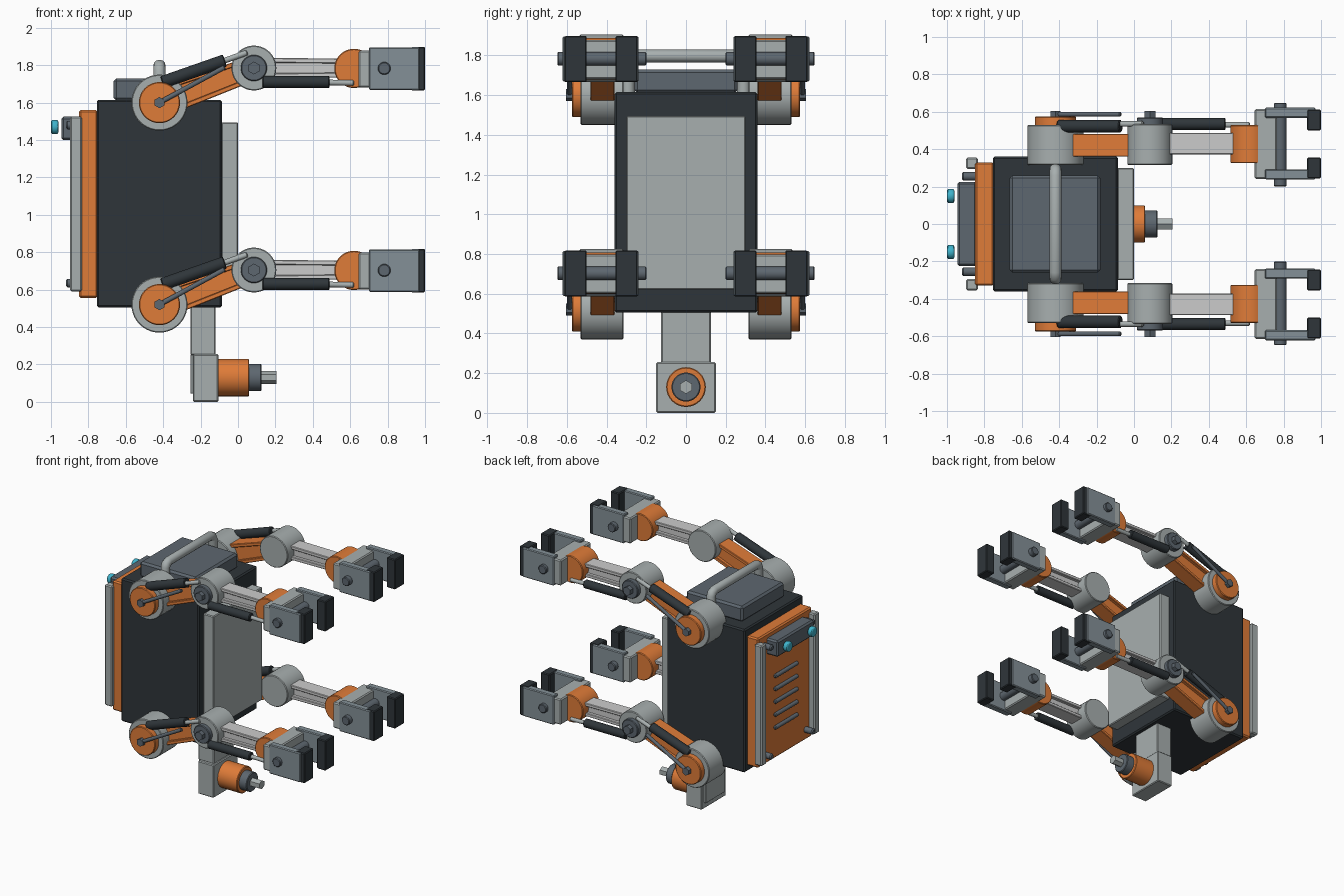
import bpy, bmesh, math
from mathutils import Vector, Matrix

if "Cube" in bpy.data.objects:
    bpy.data.objects.remove(bpy.data.objects["Cube"])


def material(name, rgb):
    m = bpy.data.materials.new(name)
    m.diffuse_color = (*rgb, 1)
    m.use_nodes = True
    m.node_tree.nodes["Principled BSDF"].inputs["Base Color"].default_value = m.diffuse_color
    return m


ORANGE = material("orange", (0.74, 0.20, 0.04))
DARK = material("charcoal", (0.028, 0.036, 0.042))
SLATE = material("slate", (0.11, 0.135, 0.16))
STEEL = material("steel", (0.23, 0.28, 0.31))
GREY = material("grey", (0.39, 0.43, 0.43))
LIGHT = material("light_grey", (0.58, 0.60, 0.59))
CYAN = material("cyan", (0.05, 0.45, 0.60))


def finish(bm, name, mat, bevel=0, mirror=False, segs=1):
    """Bevel sharp edges, smooth by angle, optionally mirror across y."""
    bmesh.ops.recalc_face_normals(bm, faces=bm.faces)
    if bevel:
        sharp = [e for e in bm.edges if e.calc_face_angle(0) > math.radians(40)]
        bmesh.ops.bevel(bm, geom=sharp, offset=bevel, segments=segs,
                        affect='EDGES', profile=0.5)
    for f in bm.faces:
        f.smooth = True
    for e in bm.edges:
        e.smooth = e.calc_face_angle(0) < math.radians(30)
    me = bpy.data.meshes.new(name)
    bm.to_mesh(me)
    bm.free()
    ob = bpy.data.objects.new(name, me)
    bpy.context.collection.objects.link(ob)
    me.materials.append(mat)
    if mirror:
        mod = ob.modifiers.new("mirror", 'MIRROR')
        mod.use_axis = (False, True, False)
    return ob


def box(name, x, y, z, mat, bevel=0.006, mirror=False):
    bm = bmesh.new()
    bmesh.ops.create_cube(bm, size=1)
    for v in bm.verts:
        v.co = [(a + b) / 2 + c * (b - a) for (a, b), c in zip((x, y, z), v.co)]
    return finish(bm, name, mat, bevel, mirror)


def rod(name, p, q, r, mat, bevel=0, mirror=False, sides=32, segs=1):
    p, q = Vector(p), Vector(q)
    d = q - p
    m = Matrix.Translation((p + q) / 2) @ d.to_track_quat('Z', 'Y').to_matrix().to_4x4()
    bm = bmesh.new()
    bmesh.ops.create_cone(bm, cap_ends=True, segments=sides, radius1=r, radius2=r,
                          depth=d.length, matrix=m)
    if sides > 12 and bevel:
        return finish(bm, name, mat, bevel, mirror, segs)
    return finish(bm, name, mat, 0, mirror)


def prism(name, pts, y, mat, mirror=False):
    """Side profile of (x, z) points, extruded from y[0] to y[1]."""
    bm = bmesh.new()
    face = bm.faces.new([bm.verts.new((a, y[0], b)) for a, b in pts])
    ext = bmesh.ops.extrude_face_region(bm, geom=[face])
    for v in ext["geom"]:
        if isinstance(v, bmesh.types.BMVert):
            v.co.y = y[1]
    return finish(bm, name, mat, 0.004, mirror)


def beam(name, p, q, h0, h1, y, mat):
    """Tapered I-beam between two joints: web plus two flanges."""
    p, q = Vector(p), Vector(q)
    d = (q - p).normalized()
    n = Vector((-d.y, d.x))
    t = 0.026
    prism(name + "_web", [p - n * (h0 - t / 2), q - n * (h1 - t / 2),
                          q + n * (h1 - t / 2), p + n * (h0 - t / 2)],
          (y[0] + 0.025, y[1] - 0.025), mat, True)
    for s, tag in ((1, "top"), (-1, "bottom")):
        prism(name + "_flange_" + tag,
              [p + n * s * h0, q + n * s * h1, q + n * s * (h1 - t), p + n * s * (h0 - t)],
              y, mat, True)


# Backpack body
box("body", (-0.755, -0.085), (-0.36, 0.36), (0.505, 1.615), DARK, 0.01)
box("harness_plate", (-0.09, 0), (-0.30, 0.30), (0.62, 1.495), GREY)
box("rear_panel", (-0.85, -0.75), (-0.33, 0.33), (0.555, 1.56), ORANGE, 0.01)
box("rear_rail", (-0.898, -0.835), (0.295, 0.355), (0.59, 1.525), GREY, 0.008, True)
box("top_housing", (-0.665, -0.18), (-0.26, 0.26), (1.61, 1.73), SLATE, 0.015)

# Carry handle as a bent tube
cu = bpy.data.curves.new("handle", 'CURVE')
cu.dimensions = '3D'
cu.bevel_depth = 0.033
cu.bevel_resolution = 4
cu.use_fill_caps = True
sp = cu.splines.new('POLY')
path = [(-0.29, 1.60), (-0.29, 1.765), (-0.28, 1.787), (-0.255, 1.797)]
path += [(-a, b) for a, b in reversed(path)]
sp.points.add(len(path) - 1)
for pt, (a, b) in zip(sp.points, path):
    pt.co = (-0.42, a, b, 1)
sp.use_smooth = True
cu.materials.append(GREY)
bpy.context.collection.objects.link(bpy.data.objects.new("handle", cu))

# Rear sensor box, lamps, bolts and vents
box("sensor_box", (-0.945, -0.84), (-0.225, 0.225), (1.40, 1.525), SLATE, 0.012)
rod("lamp", (-1.0, 0.15, 1.47), (-0.96, 0.15, 1.47), 0.038, CYAN, 0.012, True, segs=3)
for z in (0.635, 1.48):
    rod("panel_bolt", (-0.92, 0.255, z), (-0.84, 0.255, z), 0.023, SLATE, 0.008, True, 16)
for i in range(5):
    z = 0.80 + i * 0.1
    rod("vent_bar", (-0.86, -0.14, z), (-0.86, 0.14, z), 0.015, SLATE, 0.006, sides=16)

# Lower drive tool
box("tool_post", (-0.255, -0.12), (-0.125, 0.125), (0.25, 0.55), GREY)
box("tool_block", (-0.24, -0.105), (-0.15, 0.15), (0, 0.255), GREY)
box("tool_back_cover", (-0.255, -0.235), (-0.12, 0.12), (0.045, 0.25), GREY, 0.003)
for name, x0, x1, r, mat, n in (("tool_motor", -0.11, 0.06, 0.10, ORANGE, 32),
                                ("tool_collar", 0.055, 0.125, 0.073, SLATE, 32),
                                ("tool_hex_tip", 0.12, 0.205, 0.034, GREY, 6)):
    rod(name, (x0, 0, 0.13), (x1, 0, 0.13), r, mat, 0.005, sides=n)

# Two mirrored pairs of arms
for tag, dz in (("upper", 0), ("lower", -1.08)):
    def part(s):
        return f"{tag}_arm_{s}"

    def yrod(s, x, z, y0, y1, r, mat, sides=40):
        rod(part(s), (x, y0, z + dz), (x, y1, z + dz), r, mat, 0.005, True, sides)

    # Shoulder and elbow joints
    yrod("shoulder", -0.42, 1.60, 0.315, 0.53, 0.15, GREY)
    yrod("shoulder_disc", -0.42, 1.60, 0.52, 0.575, 0.11, ORANGE)
    yrod("shoulder_nut", -0.42, 1.60, 0.57, 0.605, 0.03, SLATE, 6)
    yrod("elbow", 0.085, 1.785, 0.315, 0.535, 0.12, GREY)
    yrod("elbow_disc", 0.085, 1.785, 0.53, 0.57, 0.07, SLATE)
    yrod("elbow_nut", 0.085, 1.785, 0.565, 0.605, 0.034, SLATE, 6)
    # Limb beams
    beam(part("upper_beam"), (-0.42, 1.60 + dz), (0.085, 1.785 + dz), 0.08, 0.065,
         (0.36, 0.482), ORANGE)
    beam(part("forearm"), (0.085, 1.785 + dz), (0.60, 1.785 + dz), 0.055, 0.05,
         (0.372, 0.487), LIGHT)
    # Pistons and linkage: (name, start, end, y, radius, material)
    for s, a, b, y, r, mat in (
            ("upper_piston", (-0.405, 1.708), (-0.07, 1.825), 0.523, 0.034, DARK),
            ("upper_piston_rod", (-0.09, 1.818), (0.05, 1.868), 0.535, 0.015, GREY),
            ("lower_piston", (0.13, 1.71), (0.49, 1.71), 0.535, 0.032, DARK),
            ("lower_piston_rod", (0.47, 1.708), (0.62, 1.705), 0.53, 0.015, GREY),
            ("link_rod", (-0.42, 1.60), (-0.07, 1.79), 0.587, 0.013, SLATE)):
        rod(part(s), (a[0], y, a[1] + dz), (b[0], y, b[1] + dz), r, mat, 0.005, True, 20)
    # Wrist, palm and clamp fingers
    yrod("wrist", 0.62, 1.783, 0.325, 0.53, 0.105, ORANGE)
    box(part("palm"), (0.645, 0.765), (0.24, 0.615), (1.68 + dz, 1.878 + dz), GREY, 0.008, True)
    yrod("clamp_pin", 0.782, 1.783, 0.20, 0.648, 0.034, SLATE, 24)
    for s, y, yt in (("outer", (0.568, 0.622), (0.50, 0.612)),
                     ("inner", (0.238, 0.292), (0.243, 0.355))):
        box(part(s + "_finger"), (0.70, 0.97), y, (1.668 + dz, 1.895 + dz), STEEL, 0.006, True)
        box(part(s + "_grip"), (0.925, 1.0), yt, (1.665 + dz, 1.898 + dz), DARK, 0.006, True)
